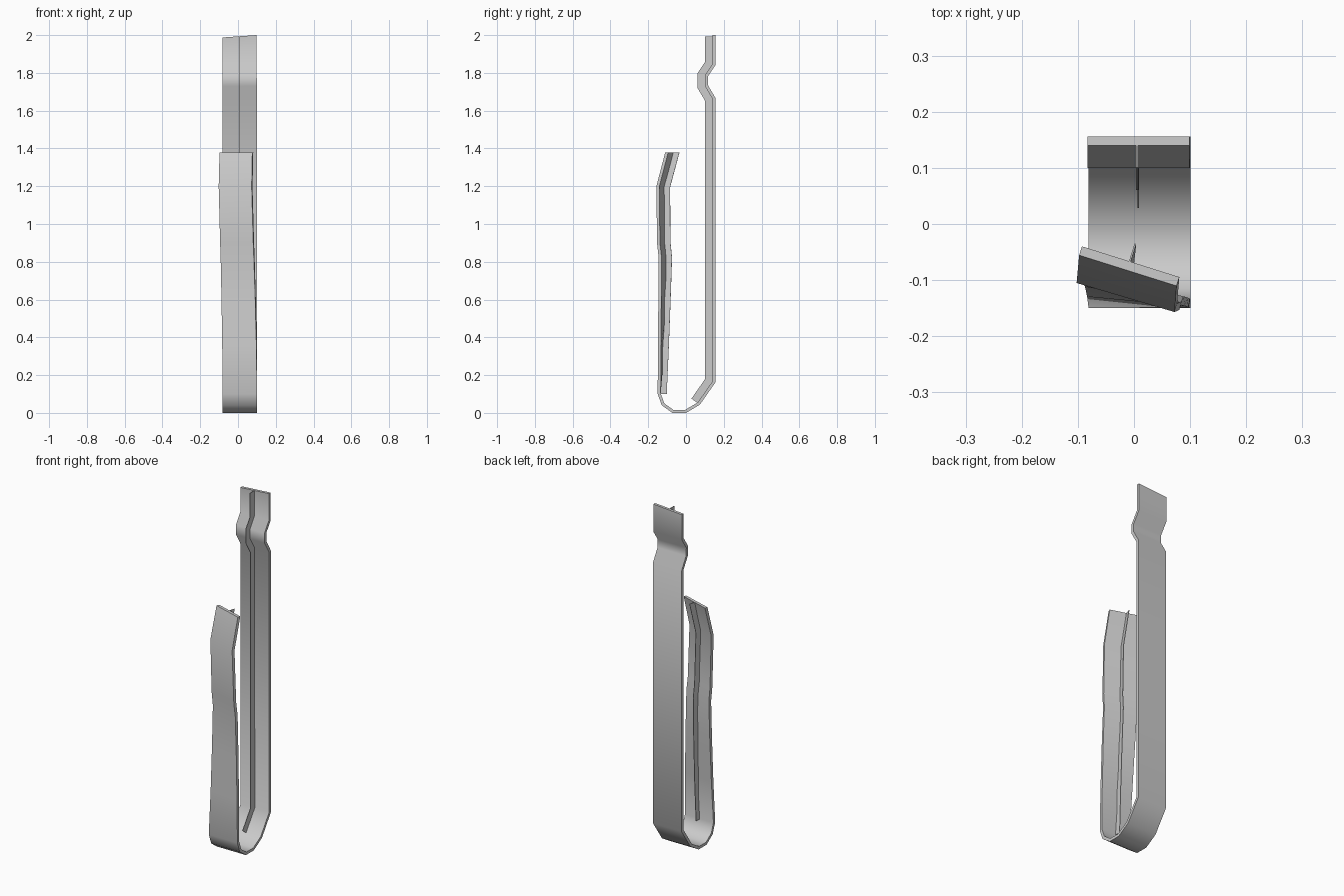
import bpy, bmesh, math
from mathutils import Vector

if "Cube" in bpy.data.objects:
    bpy.data.objects.remove(bpy.data.objects["Cube"])

# Stations along the outer face: (y, z, centre x, yaw in degrees)
BACK = [(0.156, 2.0, 0.008, 0), (0.156, 1.842, 0.008, 0), (0.116, 1.782, 0.008, 0),
        (0.116, 1.735, 0.009, 0), (0.156, 1.667, 0.009, 0), (0.156, 0.162, 0.01, 0)]
BEND = [(0.074, 0.044, 0.01, 0), (0.0, 0.0, 0.01, 0), (-0.072, 0.0, 0.01, 0),
        (-0.128, 0.04, 0.01, 0)]
FRONT = [(-0.150, 0.10, 0.01, 0), (-0.139, 0.35, 0.007, -6), (-0.129, 0.6, 0.002, -11),
         (-0.121, 0.82, -0.004, -15), (-0.129, 0.9, -0.007, -15.5),
         (-0.131, 1.2, -0.015, -16.5), (-0.083, 1.378, -0.011, -17.5)]
THICK = 0.016


def offsets(path):
    """Mitred inward direction in the (y, z) plane for each station."""
    pts = [Vector(p[:2]) for p in path]
    tan = [(b - a).normalized() for a, b in zip(pts, pts[1:])]
    nor = [Vector((t.y, -t.x)) for t in tan]
    out = []
    for i in range(len(pts)):
        a, b = nor[max(i - 1, 0)], nor[min(i, len(nor) - 1)]
        if a == b and i in (0, len(pts) - 1) and abs(a.x) > 0.9:
            out.append(Vector((1 / a.x, 0)))          # level cut on upright ends
        else:
            m = (a + b).normalized()
            out.append(m / m.dot(a))
    return out


def sweep(name, path, u0, u1, d0, d1):
    """Sweep a rectangle (across u, inward d) along the twisting path."""
    bm = bmesh.new()
    rings = []
    for (y, z, cx, yaw), n in zip(path, offsets(path)):
        s, c = math.sin(math.radians(yaw)), math.cos(math.radians(yaw))
        ring = []
        for u, d in ((u0, d0), (u1, d0), (u1, d1), (u0, d1)):
            zz = z + n.y * d - (0.07 * (0.09 - u) if z > 1.95 else 0)
            ring.append(bm.verts.new((cx + u * c - n.x * d * s,
                                      y + u * s + n.x * d * c, zz)))
        rings.append(ring)
    for a, b in zip(rings, rings[1:]):
        for k in range(4):
            j = (k + 1) % 4
            bm.faces.new((a[k], a[j], b[j], b[k]))
    bm.faces.new(rings[0])
    bm.faces.new(rings[-1])
    bmesh.ops.recalc_face_normals(bm, faces=bm.faces)
    me = bpy.data.meshes.new(name)
    bm.to_mesh(me)
    bm.free()
    ob = bpy.data.objects.new(name, me)
    bpy.context.collection.objects.link(ob)
    bpy.ops.object.select_all(action='DESELECT')
    ob.select_set(True)
    bpy.context.view_layer.objects.active = ob
    bpy.ops.object.shade_smooth_by_angle(angle=math.radians(50))


# Bent spring strip: long back arm, U bend and twisted front arm
sweep("clip_strip", BACK + BEND + FRONT, -0.091, 0.091, 0, THICK)
# Thin stiffening fins standing on the inner face of each arm
sweep("back_fin", BACK + BEND[:1], -0.004, -0.001, THICK - 0.002, 0.055)
sweep("front_fin", FRONT, -0.003, 0.0, THICK - 0.002, 0.048)
